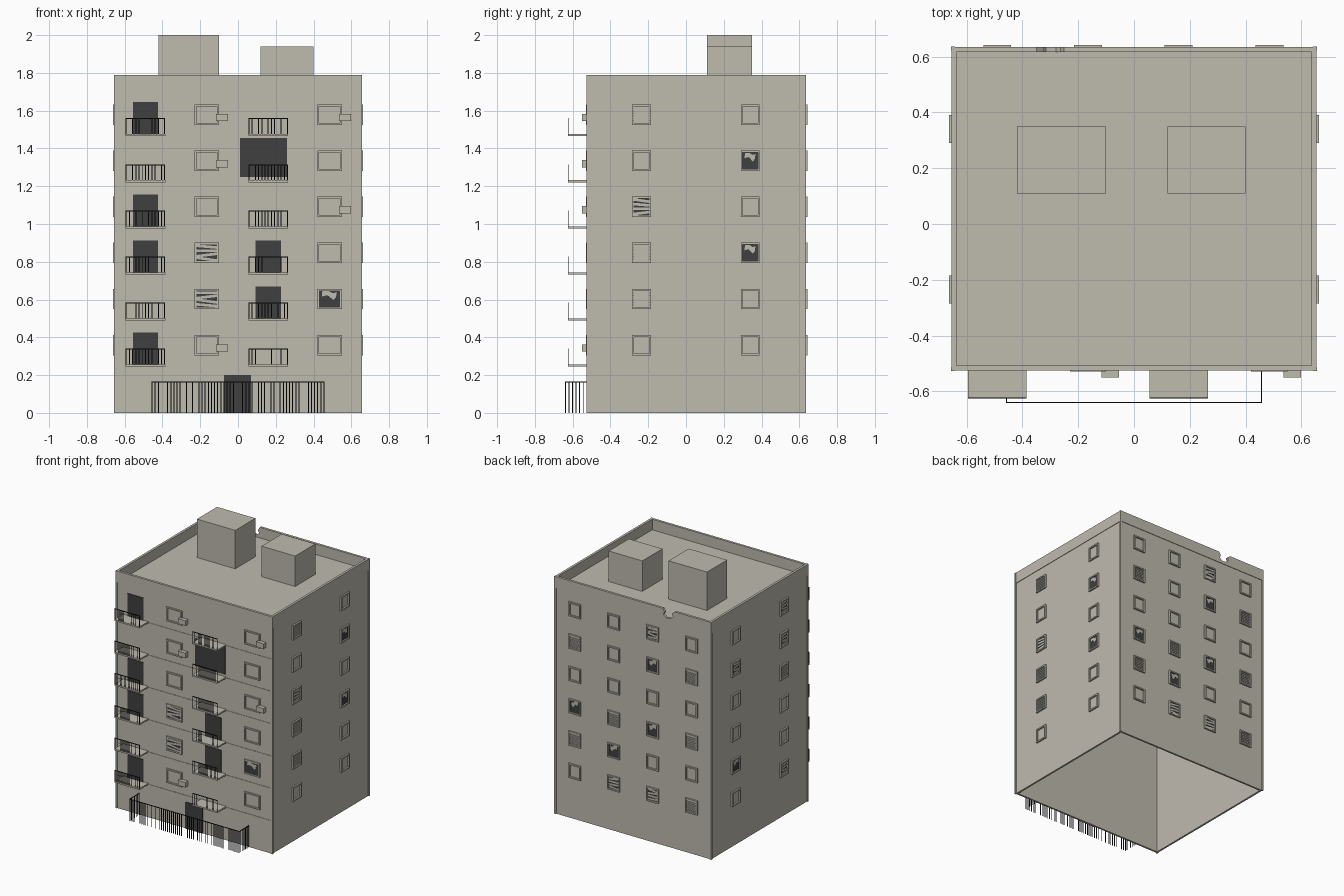
import bpy, bmesh, random
from math import radians
from mathutils import Matrix, Vector

if "Cube" in bpy.data.objects:
    bpy.data.objects.remove(bpy.data.objects["Cube"])

random.seed(4)


def material(name, rgb):
    m = bpy.data.materials.new(name)
    m.diffuse_color = (*rgb, 1)
    m.use_nodes = True
    m.node_tree.nodes["Principled BSDF"].inputs["Base Color"].default_value = m.diffuse_color
    return m


CONCRETE = material("concrete", (0.52, 0.495, 0.43))
DARK = material("dark_opening", (0.05, 0.05, 0.05))
IRON = material("black_iron", (0.012, 0.012, 0.012))

X, Y0, Y1, TOP, DECK = 0.65, -0.52, 0.63, 1.79, 1.71
YC, T = (Y0 + Y1) / 2, 0.014
FLOOR = [0.25 + 0.244 * i for i in range(6)]


def wall_frame(right, out, origin):
    """Local axes: x along the wall, y outwards, z up."""
    m = Matrix((right, out, (0, 0, 1))).transposed().to_4x4()
    m.translation = origin
    return m


# along-wall coordinate keeps the world x or y value
FRONT = wall_frame((1, 0, 0), (0, -1, 0), (0, Y0, 0))
BACK = wall_frame((1, 0, 0), (0, 1, 0), (0, Y1, 0))
RIGHT = wall_frame((0, 1, 0), (1, 0, 0), (X, 0, 0))
LEFT = wall_frame((0, 1, 0), (-1, 0, 0), (-X, 0, 0))
WORLD = Matrix.Identity(4)
parts = {}


def part(name, mat):
    if name not in parts:
        parts[name] = (bmesh.new(), mat)
    return parts[name][0]


def box(name, mat, u, d, z, frame=WORLD, tilt=0):
    """Box from ranges u, d, z in a frame, optionally turned in the wall plane."""
    c = Vector(((u[0] + u[1]) / 2, (d[0] + d[1]) / 2, (z[0] + z[1]) / 2))
    s = (u[1] - u[0], d[1] - d[0], z[1] - z[0], 1)
    m = frame @ Matrix.Translation(c) @ Matrix.Rotation(radians(tilt), 4, 'Y') @ Matrix.Diagonal(s)
    bmesh.ops.create_cube(part(name, mat), size=1, matrix=m)


def slab_outline(name, mat, pts, d, frame):
    """Outline in the wall plane, extruded over the depth range d."""
    bm = part(name, mat)
    f = bm.faces.new([bm.verts.new(frame @ Vector((u, d[0], z))) for u, z in pts])
    off = frame.to_3x3() @ Vector((0, d[1] - d[0], 0))
    new = bmesh.ops.extrude_face_region(bm, geom=[f], use_keep_orig=True)
    bmesh.ops.translate(bm, vec=off, verts=[v for v in new['geom'] if isinstance(v, bmesh.types.BMVert)])


# hollow walls, open underneath
for fr, lo, hi, nm in ((FRONT, -X, X, "front_wall"), (BACK, -X, X, "back_wall"),
                       (LEFT, Y0 + T, Y1 - T, "left_wall"), (RIGHT, Y0 + T, Y1 - T, "right_wall")):
    box(nm, CONCRETE, (lo, hi), (-T, 0), (0, DECK), fr)
box("roof_deck", CONCRETE, (-X + T, X - T), (Y0 + T, Y1 - T), (DECK - 0.012, DECK))

# parapet, broken at the back
P = 0.004
box("parapet", CONCRETE, (-X - P, X + P), (-T, P), (DECK - 0.005, TOP), FRONT)
for fr in (LEFT, RIGHT):
    box("parapet", CONCRETE, (Y0 + T, Y1 - T), (-T, P), (DECK - 0.005, TOP), fr)
slab_outline("back_parapet", CONCRETE,
             [(-X - P, DECK - 0.005), (X + P, DECK - 0.005), (X + P, TOP), (-0.25, TOP), (-0.265, 1.765),
              (-0.255, 1.745), (-0.28, 1.725), (-0.315, 1.73), (-0.335, 1.75), (-0.325, 1.77),
              (-0.35, TOP), (-X - P, TOP)], (-T, P), BACK)

# corner strips
for sx in (-1, 1):
    for y, sy in ((Y0, -1), (Y1, 1)):
        xs = sorted((sx * (X - 0.008), sx * (X + 0.006)))
        ys = sorted((y - sy * 0.008, y + sy * 0.006))
        box("corner_strip", CONCRETE, xs, ys, (0, TOP))

# roof houses
box("stair_house", CONCRETE, (-0.42, -0.10), (0.11, 0.35), (DECK, 2.0))
box("lift_house", CONCRETE, (0.12, 0.40), (0.11, 0.35), (DECK, 1.94))

# floor seams on the front
for z in FLOOR:
    box("floor_seam", CONCRETE, (-X, X), (0, 0.003), (z - 0.006, z), FRONT)


def window(fr, u, z, kind, w, h=0.088):
    """Framed window: p plain, v slatted, b boarded, x broken."""
    a, b, t, d = w / 2, h / 2, 0.010, 0.012 if fr is not FRONT else 0.009
    for s in (-1, 1):
        lo, hi = sorted((s * a, s * (a + t)))
        box("window_frame", CONCRETE, (u + lo, u + hi), (0, d), (z - b - t, z + b + t), fr)
        lo, hi = sorted((s * b, s * (b + t)))
        box("window_frame", CONCRETE, (u - a, u + a), (0, d), (z + lo, z + hi), fr)
    if kind == 'p':
        return
    if kind == 'v':
        for i in range(7):
            zz = z - b + h * (i + 0.5) / 7
            box("window_slat", CONCRETE, (u - a, u + a), (0, 0.005), (zz - 0.004, zz + 0.004), fr)
        return
    box("window_opening", DARK, (u - a, u + a), (0, 0.002), (z - b, z + b), fr)
    if kind == 'b':
        for i, tilt in enumerate(random.sample((-7, 5, 0, 8), 4)):
            zz = z - b + h * (i + 0.5) / 4
            box("window_board", CONCRETE, (u - a, u + a), (0.003, 0.006), (zz - 0.007, zz + 0.007), fr, tilt)
    else:
        shard = [(-0.7, 0.95), (-0.75, 0.3), (-0.2, 0.45), (0.35, -0.1), (0.6, 0.2),
                 (0.7, 0.8), (0.3, 0.7), (-0.1, 0.95)]
        slab_outline("broken_pane", CONCRETE, [(u + p * a, z + q * b) for p, q in shard], (0.003, 0.005), fr)


# windows listed from the ground floor up
layout = [(FRONT, -0.165, "pbbppp", 0.11), (FRONT, 0.485, "pxpppp", 0.11),
          (BACK, 0.485, "pvxpvp", 0.08), (BACK, 0.16, "bxvppp", 0.08),
          (BACK, -0.165, "bpxpxb", 0.08), (BACK, -0.49, "vpvpvp", 0.08),
          (RIGHT, -0.235, "pvvbpv", 0.08), (RIGHT, 0.34, "ppxpxp", 0.08),
          (LEFT, 0.34, "pxppbp", 0.08), (LEFT, -0.235, "bppvbb", 0.08)]
for fr, u, kinds, w in layout:
    for z, k in zip(FLOOR, kinds):
        window(fr, u, z + 0.109, k, w)

# air conditioners
for x, floors in ((-0.085, (0, 4, 5)), (0.567, (3, 5))):
    for i in floors:
        z = FLOOR[i] + 0.093
        box("air_conditioner", CONCRETE, (x - 0.031, x + 0.031), (0, 0.03), (z - 0.019, z + 0.019), FRONT)

# balcony doors, blown-out opening and entrance
for x, floors in ((-0.49, (0, 2, 3, 5)), (0.16, (1, 2))):
    for i in {0: floors, 1: floors}[0]:
        i = {-0.49: {0: 0, 2: 2, 3: 3, 5: 5}, 0.16: {1: 1, 2: 2}}[x][i]
        box("balcony_door", DARK, (x - 0.067, x + 0.067), (0, 0.005), (FLOOR[i], FLOOR[i] + 0.175), FRONT)
box("wall_hole", DARK, (0.01, 0.26), (0, 0.005), (1.25, 1.455), FRONT)
box("entrance_door", DARK, (-0.075, 0.07), (0, 0.005), (0, 0.2), FRONT)


def railing(name, fr, u0, u1, d, z0, z1, gap, missing):
    """Top rail with thin uprights, some lost."""
    box(name, IRON, (u0, u1), (d, d + 0.004), (z1 - 0.005, z1), fr)
    n = round((u1 - u0) / gap)
    for i in range(n + 1):
        if 0 < i < n and random.random() < missing:
            continue
        u = u0 + (u1 - u0) * i / n
        box(name, IRON, (u - 0.0025, u + 0.0025), (d, d + 0.003), (z0, z1), fr)


# balconies
for x in (-0.49, 0.16):
    for z in FLOOR:
        box("balcony_slab", CONCRETE, (x - 0.105, x + 0.105), (0, 0.105), (z - 0.005, z + 0.006), FRONT)
        railing("balcony_railing", FRONT, x - 0.102, x + 0.102, 0.101, z, z + 0.09, 0.0175, 0.28)

# entrance fence with two returns
railing("fence", FRONT, -0.455, 0.455, 0.117, 0, 0.165, 0.0165, 0.18)
for fr in (LEFT, RIGHT):
    railing("fence", fr, -0.638, -0.525, 0.455 - X, 0, 0.165, 0.018, 0.1)

# turn every collected part into an object
for name, (bm, mat) in parts.items():
    bmesh.ops.recalc_face_normals(bm, faces=bm.faces)
    me = bpy.data.meshes.new(name)
    bm.to_mesh(me)
    bm.free()
    me.materials.append(mat)
    bpy.context.collection.objects.link(bpy.data.objects.new(name, me))
